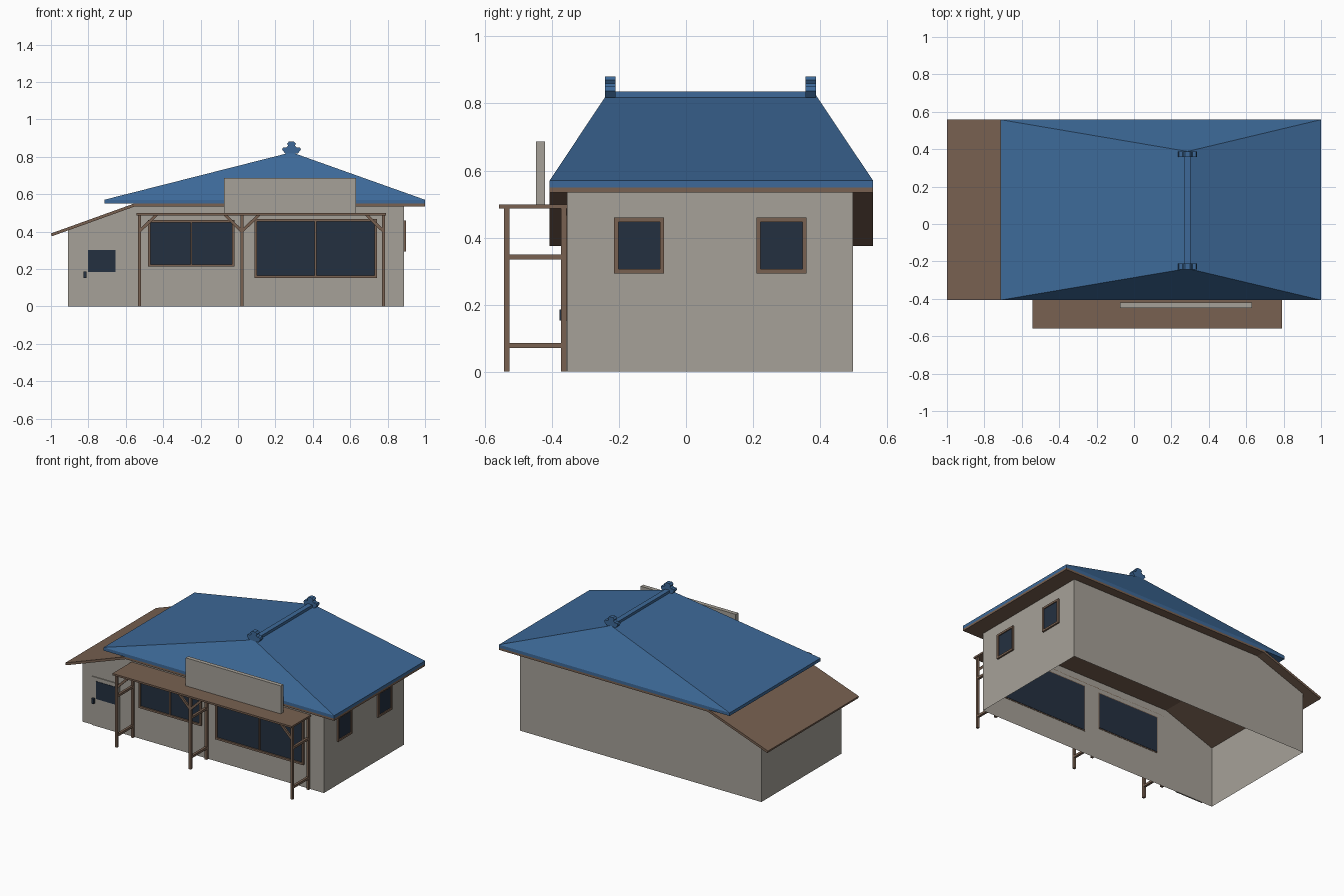
import bpy, bmesh
from mathutils import Vector

if "Cube" in bpy.data.objects:
    bpy.data.objects.remove(bpy.data.objects["Cube"])


def srgb(r, g, b):
    f = lambda c: c / 12.92 if c <= 0.04045 else ((c + 0.055) / 1.055) ** 2.4
    return (f(r / 255), f(g / 255), f(b / 255), 1)


def material(name, rgb):
    m = bpy.data.materials.new(name)
    m.diffuse_color = srgb(*rgb)
    m.use_nodes = True
    m.node_tree.nodes["Principled BSDF"].inputs["Base Color"].default_value = m.diffuse_color
    return m


WALL = material("warm grey plaster", (166, 161, 152))
WOOD = material("brown timber", (120, 97, 81))
BLUE = material("blue roof", (61, 105, 152))
GLASS = material("dark glass", (36, 48, 64))


def finish(name, bm, mat):
    bmesh.ops.recalc_face_normals(bm, faces=bm.faces[:])
    me = bpy.data.meshes.new(name)
    bm.to_mesh(me)
    bm.free()
    me.materials.append(mat)
    ob = bpy.data.objects.new(name, me)
    bpy.context.collection.objects.link(ob)
    return ob


def add_box(bm, x, y, z):
    vs = bmesh.ops.create_cube(bm, size=1)["verts"]
    for v in vs:
        v.co = Vector([(a + b) / 2 + c * (b - a) for (a, b), c in zip((x, y, z), v.co)])


def boxes(name, mat, *parts):
    bm = bmesh.new()
    for p in parts:
        add_box(bm, *p)
    return finish(name, bm, mat)


def extrude_y(name, mat, pts, y0, y1, drop=None):
    """Extrude an x-z profile along y; drop(face) removes unwanted faces."""
    bm = bmesh.new()
    a = [bm.verts.new((x, y0, z)) for x, z in pts]
    b = [bm.verts.new((x, y1, z)) for x, z in pts]
    bm.faces.new(a)
    bm.faces.new(b)
    n = len(pts)
    for i in range(n):
        j = (i + 1) % n
        bm.faces.new((a[i], a[j], b[j], b[i]))
    bm.normal_update()
    if drop:
        bmesh.ops.delete(bm, geom=[f for f in bm.faces if drop(f)], context="FACES")
    return finish(name, bm, mat)


# Wall shell, open underneath and under the roof
FY, BY, RX = -0.355, 0.498, 0.887
extrude_y("walls", WALL, [(-0.909, 0), (RX, 0), (RX, 0.536), (-0.55, 0.536), (-0.909, 0.408)],
          FY, BY, lambda f: abs(f.normal.z) > 0.5)

# Timber eaves deck with the sloping side roof
Y0, Y1 = -0.407, 0.558
extrude_y("eaves_deck", WOOD, [(-1, 0.39), (-0.555, 0.55), (1, 0.55), (1, 0.535),
                               (-0.55, 0.535), (-0.995, 0.375)], Y0, Y1)

# Blue hipped roof with a short fascia
CX, RY0, RY1 = 0.286, -0.238, 0.388
bm = bmesh.new()
rings = [[bm.verts.new((x, y, z)) for x, y in ((-0.715, Y0), (1, Y0), (1, Y1), (-0.715, Y1))]
         for z in (0.549, 0.57)]
front, back = bm.verts.new((CX, RY0, 0.824)), bm.verts.new((CX, RY1, 0.824))
lo, hi = rings
bm.faces.new(lo)
for i in range(4):
    j = (i + 1) % 4
    bm.faces.new((lo[i], lo[j], hi[j], hi[i]))
bm.faces.new((hi[0], hi[1], front))
bm.faces.new((hi[1], hi[2], back, front))
bm.faces.new((hi[2], hi[3], back))
bm.faces.new((hi[3], hi[0], front, back))
finish("hipped_roof", bm, BLUE)

# Ridge cap and its two end ornaments
boxes("ridge_cap", BLUE, ((CX - 0.017, CX + 0.017), (RY0, RY1), (0.81, 0.836)))
half = [(0.034, 0.818), (0.05, 0.838), (0.046, 0.85), (0.028, 0.85), (0.018, 0.86),
        (0.024, 0.87), (0.014, 0.881)]
prof = [(CX + x, z) for x, z in half] + [(CX - x, z) for x, z in reversed(half)]
for name, y in (("front_ridge_ornament", -0.242), ("back_ridge_ornament", 0.357)):
    extrude_y(name, BLUE, prof, y, y + 0.031)

# Porch canopy and blank sign board
boxes("porch_canopy", WOOD, ((-0.543, 0.79), (-0.558, FY), (0.487, 0.499)))
boxes("sign_board", WALL, ((-0.075, 0.632), (-0.448, -0.421), (0.497, 0.687)))

# Porch frames: front and back posts joined by two rails
W = 0.016
for name, x in (("left", -0.535), ("middle", 0.013), ("right", 0.77)):
    xs = (x, x + W)
    boxes(name + "_porch_frame", WOOD,
          (xs, (-0.543, -0.527), (0, 0.49)), (xs, (-0.373, -0.356), (0, 0.49)),
          (xs, (-0.53, -0.37), (0.335, 0.35)), (xs, (-0.53, -0.37), (0.071, 0.086)))

# Diagonal braces under the canopy
for name, x, s in (("left", -0.527, 1), ("middle_left", 0.021, -1),
                   ("middle_right", 0.021, 1), ("right", 0.778, -1)):
    extrude_y(name + "_brace", WOOD,
              [(x, 0.39), (x, 0.412), (x + s * 0.078, 0.488), (x + s * 0.1, 0.488)],
              -0.541, -0.529)


# Windows: glass plate, rim of four bars, optional mullion
def window(name, side, u, z, mullion=False):
    t = 0.013
    wall = RX if side else FY
    d = 1 if side else -1

    def place(us, depth, zs):
        w = tuple(sorted(wall + d * k for k in depth))
        return (w, us, zs) if side else (us, w, zs)
    out = 0.011 if side else 0.014
    rim = (-0.002, out)
    parts = [place((u[0], u[0] + t), rim, z), place((u[1] - t, u[1]), rim, z),
             place(u, rim, (z[0], z[0] + t)), place(u, rim, (z[1] - t, z[1]))]
    if mullion:
        m = (u[0] + u[1]) / 2
        parts.append(place((m - 0.005, m + 0.005), rim, z))
    boxes(name + "_frame", WOOD, *parts)
    boxes(name + "_glass", GLASS,
          place((u[0] + t / 2, u[1] - t / 2), (-0.004, 0.005), (z[0] + t / 2, z[1] - t / 2)))


window("left_front_window", False, (-0.482, -0.018), (0.212, 0.462), True)
window("right_front_window", False, (0.088, 0.742), (0.153, 0.468), True)
window("side_window_front", True, (-0.215, -0.065), (0.293, 0.46))
window("side_window_back", True, (0.21, 0.36), (0.293, 0.46))

# Door with its pane and handle
boxes("door", WALL, ((-0.834, -0.63), (FY - 0.006, FY + 0.003), (0, 0.327)))
boxes("door_pane", GLASS, ((-0.802, -0.655), (FY - 0.009, FY - 0.004), (0.184, 0.302)))
boxes("door_handle", GLASS, ((-0.826, -0.81), (FY - 0.023, FY - 0.005), (0.152, 0.186)))
